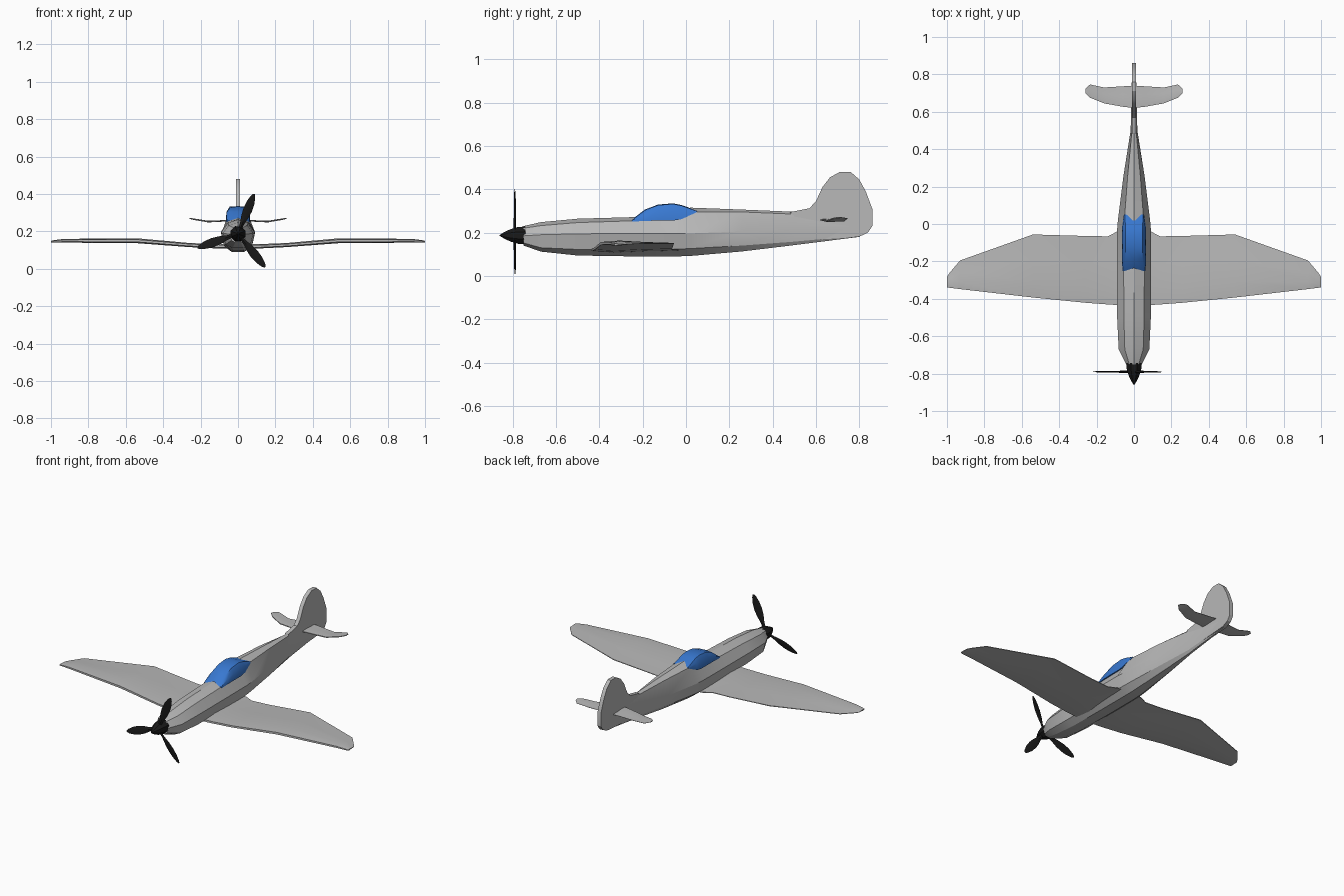
import bpy, bmesh, math
from mathutils import Matrix, Vector


def material(name, rgb):
    m = bpy.data.materials.new(name)
    m.diffuse_color = (*rgb, 1)
    return m


GREY = material("light grey", (0.48, 0.48, 0.48))
BLUE = material("canopy blue", (0.04, 0.19, 0.64))
BLACK = material("black", (0.01, 0.01, 0.01))


def finish(name, bm, mat, angle=25):
    bmesh.ops.recalc_face_normals(bm, faces=bm.faces)
    me = bpy.data.meshes.new(name)
    bm.to_mesh(me)
    bm.free()
    me.materials.append(mat)
    ob = bpy.data.objects.new(name, me)
    bpy.context.collection.objects.link(ob)
    bpy.ops.object.select_all(action='DESELECT')
    ob.select_set(True)
    bpy.context.view_layer.objects.active = ob
    bpy.ops.object.shade_smooth_by_angle(angle=math.radians(angle))
    return ob


def loft(bm, rings):
    """Skin a list of equal-length point rings and cap both ends."""
    vs = [[bm.verts.new(p) for p in r] for r in rings]
    n = len(vs[0])
    for a, b in zip(vs, vs[1:]):
        for i in range(n):
            j = (i + 1) % n
            bm.faces.new((a[i], a[j], b[j], b[i]))
    bm.faces.new(vs[0])
    bm.faces.new(vs[-1])


def mirrored_stations(half):
    """Half-span stations (x first) extended to the full span."""
    return [(-s[0], *s[1:]) for s in reversed(half) if s[0] > 0] + half


# Fuselage: y, half width, bottom, lower edge, middle, shoulder, top
body = [(-0.75, 0.042, 0.140, 0.152, 0.185, 0.220, 0.230),
        (-0.67, 0.082, 0.112, 0.130, 0.190, 0.232, 0.248),
        (-0.50, 0.090, 0.094, 0.122, 0.194, 0.246, 0.264),
        (-0.25, 0.092, 0.090, 0.122, 0.196, 0.254, 0.271),
        (-0.04, 0.091, 0.090, 0.124, 0.196, 0.260, 0.275),
        (0.02, 0.086, 0.092, 0.126, 0.196, 0.296, 0.315),
        (0.26, 0.056, 0.113, 0.140, 0.205, 0.295, 0.306),
        (0.50, 0.018, 0.142, 0.158, 0.220, 0.285, 0.296),
        (0.80, 0.011, 0.180, 0.186, 0.230, 0.265, 0.280)]
rings = []
for y, w, bot, low, mid, sh, top in body:
    side = [(0.36 * w, bot), (0.82 * w, low), (w, mid), (0.60 * w, sh)]
    prof = side + [(0, top)] + [(-x, z) for x, z in reversed(side)]
    rings.append([(x, y, z) for x, z in prof])
bm = bmesh.new()
loft(bm, rings)
finish("fuselage", bm, GREY)

# Canopy: y, base height, top height, base half width, top half width
hood = [(-0.25, 0.250, 0.260, 0.062, 0.050),
        (-0.19, 0.254, 0.306, 0.064, 0.046),
        (-0.13, 0.255, 0.329, 0.065, 0.045),
        (-0.06, 0.255, 0.335, 0.065, 0.045),
        (-0.02, 0.262, 0.327, 0.064, 0.046),
        (0.05, 0.294, 0.302, 0.054, 0.048)]
bm = bmesh.new()
loft(bm, [[(-wb, y, zb), (wb, y, zb), (0.95 * wb, y, zb + 0.6 * (zt - zb)),
           (wt, y, zt - 0.003), (0, y, zt), (-wt, y, zt - 0.003),
           (-0.95 * wb, y, zb + 0.6 * (zt - zb))]
          for y, zb, zt, wb, wt in hood])
finish("canopy", bm, BLUE, 35)


def flying_surface(name, half, edge):
    """Wing from stations: x, leading y, trailing y, low z, high z."""
    bm = bmesh.new()
    rings = []
    for x, le, te, lo, hi in mirrored_stations(half):
        c, m = te - le, (lo + hi) / 2
        e = (hi - lo) * edge
        rings.append([(x, le, m - e), (x, le + 0.25 * c, lo), (x, le + 0.6 * c, lo + e),
                      (x, te, m - e / 3), (x, te, m + e / 3),
                      (x, le + 0.6 * c, hi - e), (x, le + 0.25 * c, hi), (x, le, m + e)])
    loft(bm, rings)
    return finish(name, bm, GREY)


# Gull-curved main wing
flying_surface("wing", [(0.00, -0.435, -0.020, 0.107, 0.132),
                        (0.09, -0.433, -0.040, 0.108, 0.132),
                        (0.14, -0.430, -0.066, 0.110, 0.133),
                        (0.26, -0.421, -0.064, 0.116, 0.138),
                        (0.54, -0.393, -0.056, 0.137, 0.163),
                        (0.93, -0.348, -0.195, 0.140, 0.160),
                        (0.985, -0.341, -0.260, 0.140, 0.153),
                        (1.00, -0.338, -0.282, 0.141, 0.149)], 0.25)

# Tailplane
flying_surface("tailplane", [(0.00, 0.620, 0.740, 0.255, 0.263),
                             (0.06, 0.627, 0.736, 0.253, 0.261),
                             (0.16, 0.645, 0.730, 0.248, 0.257),
                             (0.235, 0.675, 0.746, 0.261, 0.269),
                             (0.26, 0.700, 0.722, 0.267, 0.273)], 0.3)

# Fin and rudder: side outline extruded across x
outline = [(0.48, 0.294), (0.57, 0.312), (0.60, 0.345), (0.63, 0.410), (0.665, 0.455),
           (0.71, 0.480), (0.76, 0.480), (0.80, 0.445), (0.83, 0.390), (0.860, 0.310),
           (0.860, 0.230), (0.840, 0.200), (0.80, 0.181), (0.70, 0.173), (0.56, 0.165)]
bm = bmesh.new()
loft(bm, [[(x, y, z) for y, z in outline] for x in (-0.012, 0.012)])
finish("tail_fin", bm, GREY)

# Propeller hub cone, turned around the y axis
HUB = Vector((0, -0.79, 0.187))
bm = bmesh.new()
N = 8
loft(bm, [[(r * math.cos(2 * math.pi * (i + 0.5) / N), y,
            HUB.z + r * math.sin(2 * math.pi * (i + 0.5) / N)) for i in range(N)]
          for y, r in [(-0.742, 0.044), (-0.775, 0.042), (-0.81, 0.031), (-0.84, 0.016), (-0.86, 0.002)]])
finish("spinner", bm, BLACK)

# Three blades: distance along blade, half chord, half thickness
blade = [(0.02, 0.009, 0.006), (0.06, 0.012, 0.006), (0.10, 0.021, 0.005),
         (0.14, 0.025, 0.004), (0.18, 0.022, 0.003), (0.215, 0.013, 0.002), (0.23, 0.004, 0.001)]
for k, deg in enumerate((68, 199, 309)):
    bm = bmesh.new()
    loft(bm, [[(r, 0, -c), (r, -t, 0), (r, 0, c), (r, t, 0)] for r, c, t in blade])
    twist = Matrix.Rotation(math.radians(12), 4, 'X')
    spin = Matrix.Rotation(-math.radians(deg), 4, 'Y')
    bmesh.ops.transform(bm, matrix=Matrix.Translation(HUB) @ spin @ twist, verts=bm.verts)
    finish("propeller_blade_%d" % (k + 1), bm, BLACK)
